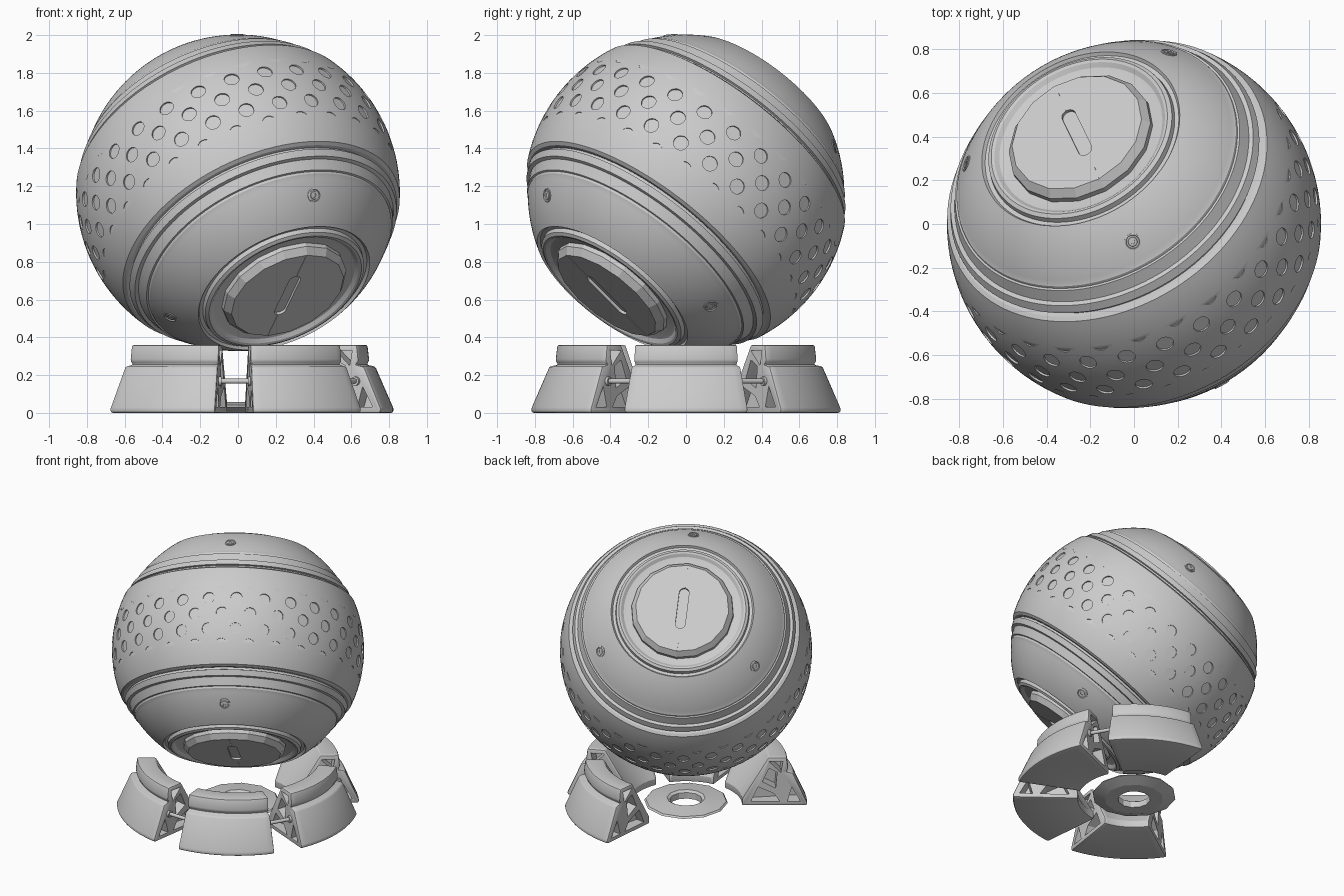
import bpy, bmesh, math
from mathutils import Matrix, Vector

if "Cube" in bpy.data.objects:
    bpy.data.objects.remove(bpy.data.objects["Cube"])

grey = bpy.data.materials.new("light grey")
grey.use_nodes = True
grey.diffuse_color = (0.6, 0.6, 0.6, 1)
grey.node_tree.nodes["Principled BSDF"].inputs["Base Color"].default_value = (0.6, 0.6, 0.6, 1)

# Ball frame: local z is the cap axis, local x is the uphill direction
axis = Vector((-0.357, 0.571, 0.74)).normalized()
up = (Vector((0, 0, 1)) - axis * axis.z).normalized()
side = axis.cross(up)
BALL = Matrix.Translation((0, 0, 1.165)) @ Matrix((up, side, axis)).transposed().to_4x4()
TWIST = BALL @ Matrix.Rotation(math.radians(-4.5), 4, 'Z')
FLIP = Matrix.Rotation(math.pi, 4, 'X')


def make(name, bm, matrix=Matrix()):
    bmesh.ops.recalc_face_normals(bm, faces=bm.faces)
    mesh = bpy.data.meshes.new(name)
    bm.to_mesh(mesh)
    bm.free()
    mesh.materials.append(grey)
    obj = bpy.data.objects.new(name, mesh)
    bpy.context.collection.objects.link(obj)
    obj.matrix_world = matrix
    return obj


def revolve(bm, profile, segs, start=0.0, end=math.tau, closed=False):
    """Sweep (radius, height) points about z; a part turn gets end faces."""
    full = end - start > 6.28
    rings = []
    for i in range(segs if full else segs + 1):
        t = start + (end - start) * i / segs
        rings.append([bm.verts.new((r * math.cos(t), r * math.sin(t), z)) for r, z in profile])
    n = len(profile)
    for i in range(segs):
        a, b = rings[i], rings[(i + 1) % len(rings)]
        for j in range(n if closed else n - 1):
            k = (j + 1) % n
            bm.faces.new((a[j], b[j], b[k], a[k]))
    if not full:
        bm.faces.new(rings[0])
        bm.faces.new(rings[-1])
    return rings


def arc(radius, z0, z1, steps):
    """Points on a sphere between two heights."""
    a0, a1 = math.asin(z0 / radius), math.asin(z1 / radius)
    angles = [a0 + (a1 - a0) * i / steps for i in range(steps + 1)]
    return [(radius * math.cos(a), radius * math.sin(a)) for a in angles]


def cut(obj, cutter):
    cutter.hide_render = True
    mod = obj.modifiers.new("cut", 'BOOLEAN')
    mod.operation, mod.solver, mod.object = 'DIFFERENCE', 'EXACT', cutter


def finish(obj, angle=30, cutter=None):
    """Bake the modifiers, then smooth with sharp edges kept."""
    if obj.modifiers:
        bpy.context.view_layer.update()
        deps = bpy.context.evaluated_depsgraph_get()
        mesh = bpy.data.meshes.new_from_object(obj.evaluated_get(deps))
        obj.modifiers.clear()
        obj.data = mesh
    if cutter:
        bpy.data.objects.remove(cutter)
    bpy.ops.object.select_all(action='DESELECT')
    obj.select_set(True)
    bpy.context.view_layer.objects.active = obj
    bpy.ops.object.shade_smooth_by_angle(angle=math.radians(angle))


# Dimpled middle band
EDGE = 0.345
bm = bmesh.new()
band_profile = [(0.69, -EDGE), (0.765, -EDGE - 0.01)] + arc(0.857, -EDGE, EDGE, 24)
band_profile += [(0.765, EDGE + 0.01), (0.69, EDGE)]
revolve(bm, band_profile, 112, closed=True)
band = make("dimpled_band", bm, BALL)

# Three full rows of shallow dimples, fading out in the rows beyond
COUNT = 28
bm = bmesh.new()
for row in range(-2, 3):
    outer = abs(row) == 2
    tilt = 0 if outer else math.asin(row * 0.11 / 0.857)
    reach = 0.893 if outer else 0.907
    for i in range(COUNT):
        turn = math.tau * (i + (0.1 if row % 2 else 0.6)) / COUNT
        place = (Matrix.Rotation(turn, 4, 'Z') @ Matrix.Translation((0, 0, row * 0.108 if outer else 0))
                 @ Matrix.Rotation(math.pi / 2 - tilt, 4, 'Y') @ Matrix.Translation((0, 0, reach)))
        bmesh.ops.create_cone(bm, cap_ends=True, segments=16, radius1=0.04, radius2=0.04,
                              depth=0.12, matrix=place)
dimples = make("dimple_cutter", bm, BALL)
cut(band, dimples)
finish(band, 25, dimples)

# Caps at both ends of the axis, each with rings, screws and a slotted plate
cap_profile = [(0.69, 0.34), (0.745, 0.355), (0.745, 0.37), (0.758, 0.375), (0.742, 0.412),
               (0.722, 0.415), (0.698, 0.47), (0.688, 0.472), (0.685, 0.485)]
cap_profile += arc(0.838, 0.49, 0.683, 14)
cap_profile += [(0.475, 0.668), (0.455, 0.668), (0.45, 0.692), (0.432, 0.702), (0.418, 0.698),
                (0.40, 0.682), (0.385, 0.678), (0.32, 0.67)]
plate_profile = [(0.35, 0.66), (0.348, 0.698), (0.318, 0.735)]
screw_profile = [(0.038, -0.02), (0.038, 0.003), (0.032, 0.005), (0.028, -0.004), (0.024, -0.004),
                 (0.02, 0.003), (0.011, 0.003), (0.009, -0.006)]

for label, frame in (("upper", TWIST), ("lower", BALL @ FLIP @ Matrix.Rotation(math.radians(4.5), 4, 'Z'))):
    bm = bmesh.new()
    revolve(bm, cap_profile, 96)
    finish(make(label + "_cap", bm, frame), 25)

    # Faceted end plate with a rounded slot
    bm = bmesh.new()
    rings = revolve(bm, plate_profile, 16)
    bm.faces.new([ring[-1] for ring in rings])
    bm.faces.new([ring[0] for ring in rings])
    plate = make(label + "_end_plate", bm, frame)
    bm = bmesh.new()
    slot = []
    for i in range(16):
        t = math.tau * (i + 0.5) / 16
        x = 0.034 * math.cos(t) + math.copysign(0.115, math.cos(t))
        slot.append(bm.verts.new((x, 0.034 * math.sin(t), 0.72)))
    floor = bm.faces.new(slot)
    lifted = bmesh.ops.extrude_face_region(bm, geom=[floor])["geom"]
    bmesh.ops.translate(bm, vec=(0, 0, 0.06), verts=[v for v in lifted if isinstance(v, bmesh.types.BMVert)])
    slot_cutter = make("slot_cutter", bm, frame)
    cut(plate, slot_cutter)
    finish(plate, 15, slot_cutter)

    # Thin seam on either side of the slot
    bm = bmesh.new()
    for sign in (-1, 1):
        place = Matrix.Translation((sign * 0.232, 0, 0.735)) @ Matrix.Diagonal((0.16, 0.007, 0.004, 1))
        bmesh.ops.create_cube(bm, size=1, matrix=place)
    make(label + "_plate_seam", bm, frame)

    # Three countersunk screws
    for i in range(3):
        bm = bmesh.new()
        rings = revolve(bm, screw_profile, 20)
        bm.faces.new([ring[-1] for ring in rings])
        place = (Matrix.Rotation(math.tau * i / 3, 4, 'Z') @ Matrix.Rotation(math.asin(0.73), 4, 'Y')
                 @ Matrix.Translation((0, 0, 0.838)))
        finish(make(f"{label}_screw_{i + 1}", bm, frame @ place))

# Base: four wedge feet with truss pockets in their end faces
HALF = math.radians(23.5)
foot_profile = [(0.38, 0.0), (0.82, 0.0), (0.825, 0.02), (0.727, 0.245), (0.68, 0.255), (0.695, 0.275),
                (0.685, 0.36), (0.56, 0.36), (0.38, 0.05)]
pockets = [[(0.565, 0.33), (0.66, 0.33), (0.645, 0.25)],
           [(0.69, 0.03), (0.78, 0.03), (0.72, 0.14)],
           [(0.44, 0.03), (0.64, 0.03), (0.60, 0.09), (0.49, 0.14)],
           [(0.52, 0.18), (0.61, 0.13), (0.62, 0.25), (0.565, 0.28)]]
for i, degrees in enumerate((-122, -61, 0, 61)):
    spin = Matrix.Rotation(math.radians(degrees), 4, 'Z')
    bm = bmesh.new()
    revolve(bm, foot_profile, 14, -HALF, HALF, closed=True)
    foot = make(f"base_foot_{i + 1}", bm, spin)
    bevel = foot.modifiers.new("soft edges", 'BEVEL')
    bevel.width, bevel.segments, bevel.angle_limit = 0.01, 2, math.radians(35)
    bm = bmesh.new()
    for sign in (-1, 1):
        for shape in pockets:
            ends = sorted((sign * (HALF - 0.15), sign * (HALF + 0.05)))
            revolve(bm, shape, 2, ends[0], ends[1], closed=True)
    pocket_cutter = make("pocket_cutter", bm, spin)
    cut(foot, pocket_cutter)
    finish(foot, 30, pocket_cutter)

# Rods with end collars linking neighbouring feet
for i, degrees in enumerate((-91.5, -30.5, 30.5)):
    bm = bmesh.new()
    place = (Matrix.Rotation(math.radians(degrees), 4, 'Z') @ Matrix.Translation((0.675, 0, 0.168))
             @ Matrix.Rotation(math.pi / 2, 4, 'X'))
    for radius, depth, offset in ((0.013, 0.22, 0), (0.024, 0.03, 0.085), (0.024, 0.03, -0.085)):
        bmesh.ops.create_cone(bm, cap_ends=True, segments=16, radius1=radius, radius2=radius, depth=depth,
                              matrix=place @ Matrix.Translation((0, 0, offset)))
    finish(make(f"link_rod_{i + 1}", bm))

# Centre washer on the ground
bm = bmesh.new()
revolve(bm, [(0.11, 0.0), (0.2, 0.0), (0.285, 0.03), (0.275, 0.042), (0.13, 0.058), (0.11, 0.045)], 12, closed=True)
finish(make("centre_washer", bm), 15)
